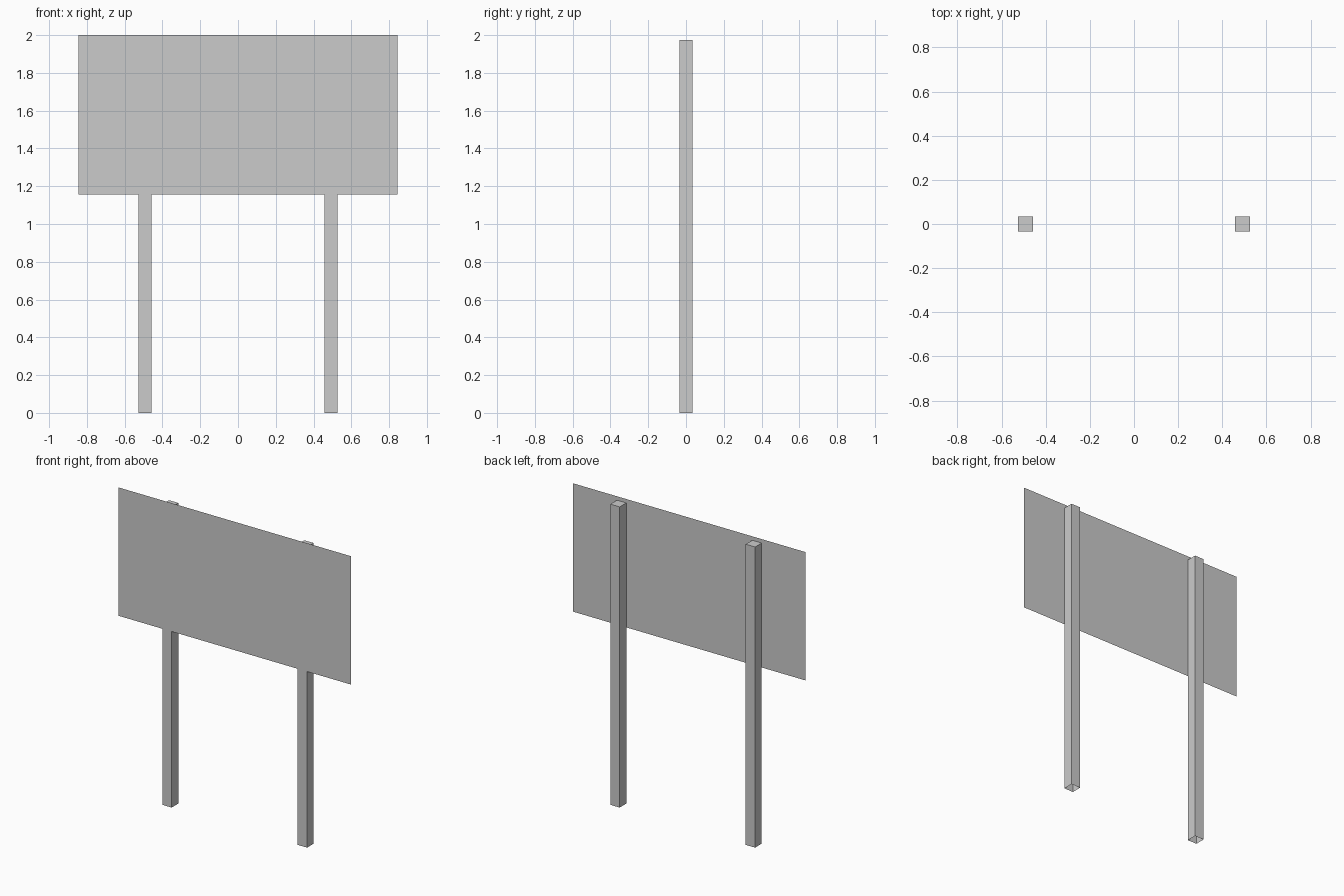
import bpy
import bmesh

if "Cube" in bpy.data.objects:
    bpy.data.objects.remove(bpy.data.objects["Cube"], do_unlink=True)

GREY = (0.6, 0.6, 0.6, 1.0)
POST_WIDTH = 0.068
POST_HEIGHT = 1.975
POST_X = 0.492
FRONT_Y = -POST_WIDTH / 2

grey = bpy.data.materials.new("plain_grey")
grey.use_nodes = True
grey.diffuse_color = GREY
grey.node_tree.nodes["Principled BSDF"].inputs["Base Color"].default_value = GREY


def add_object(name, bm, location):
    mesh = bpy.data.meshes.new(name)
    bm.to_mesh(mesh)
    bm.free()
    mesh.materials.append(grey)
    obj = bpy.data.objects.new(name, mesh)
    obj.location = location
    bpy.context.collection.objects.link(obj)


# Square posts, capped on top and open at the foot
for side, x in (("left", POST_X), ("right", -POST_X)):
    bm = bmesh.new()
    bmesh.ops.create_cube(bm, size=1)
    bmesh.ops.scale(bm, vec=(POST_WIDTH, POST_WIDTH, POST_HEIGHT), verts=bm.verts)
    foot = [f for f in bm.faces if f.normal.z < -0.5]
    bmesh.ops.delete(bm, geom=foot, context="FACES_ONLY")
    add_object(side + "_post", bm, (x, 0, POST_HEIGHT / 2))

# Thin sheet board on the front of the posts
bottom, top, half_width = 1.157, 2.0, 0.845
bm = bmesh.new()
corners = [(-half_width, bottom), (half_width, bottom), (half_width, top), (-half_width, top)]
bm.faces.new([bm.verts.new((x, 0, z)) for x, z in corners])
add_object("sign_board", bm, (0, FRONT_Y - 0.001, 0))
